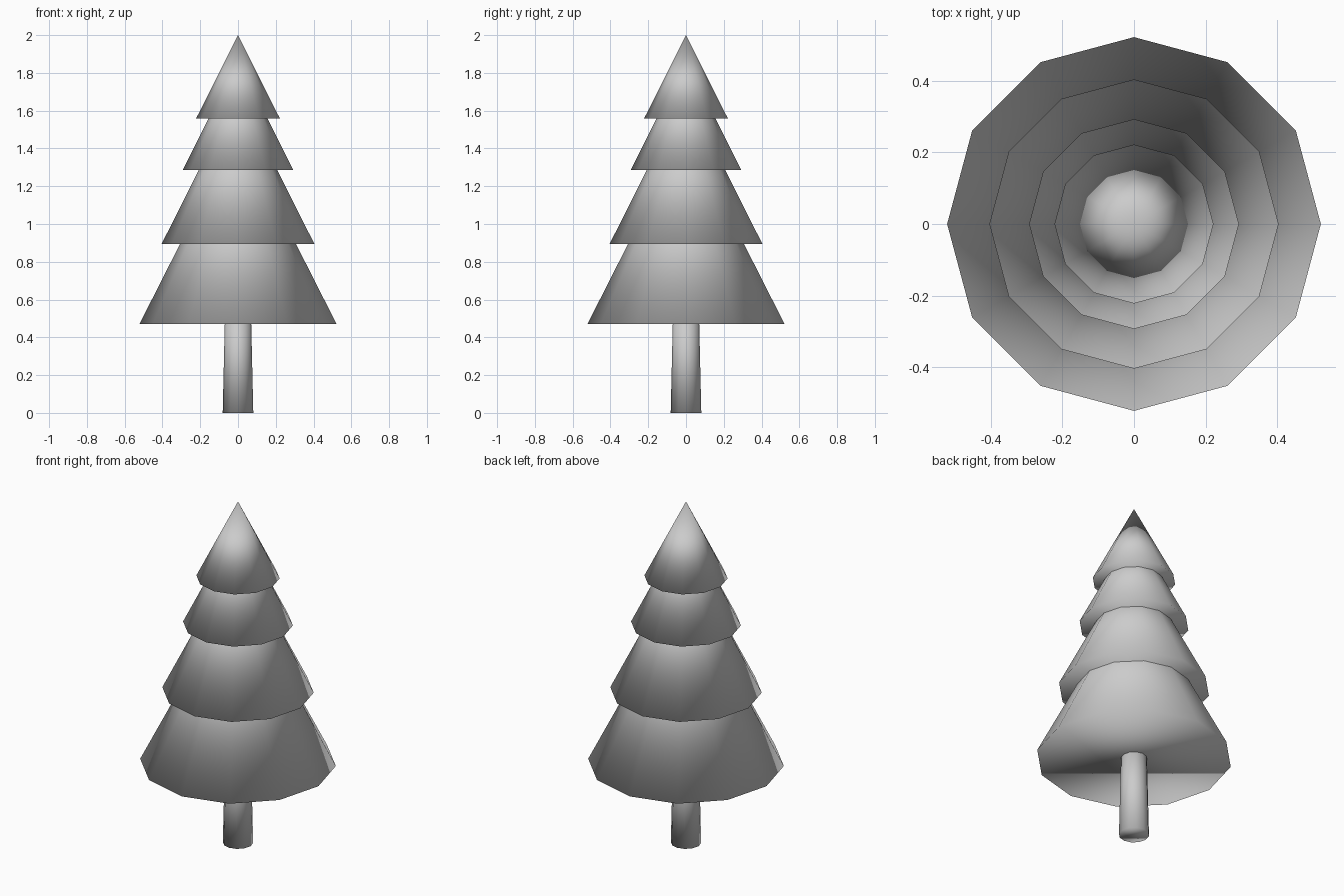
import bpy, bmesh
from mathutils import Matrix
from math import radians

if "Cube" in bpy.data.objects:
    bpy.data.objects.remove(bpy.data.objects["Cube"])

SIDES = 12


def cone(name, r_base, r_top, z_base, z_top):
    """Closed, smooth-shaded cone standing at z_base, one corner on +x."""
    bm = bmesh.new()
    bmesh.ops.create_cone(bm, cap_ends=True, cap_tris=False, segments=SIDES,
                          radius1=r_base, radius2=r_top, depth=z_top - z_base,
                          matrix=Matrix.Translation((0, 0, (z_base + z_top) / 2)))
    bmesh.ops.remove_doubles(bm, verts=bm.verts, dist=1e-5)
    for f in bm.faces:
        f.smooth = True
    mesh = bpy.data.meshes.new(name)
    bm.to_mesh(mesh)
    bm.free()
    obj = bpy.data.objects.new(name, mesh)
    bpy.context.collection.objects.link(obj)
    return obj


# Tapered trunk, its top hidden in the foliage
cone("trunk", 0.081, 0.068, 0.0, 0.56)

# Overlapping foliage cones: base z, base radius, tip z
tiers = [(0.470, 0.522, 1.50), (0.895, 0.404, 1.70),
         (1.285, 0.293, 1.87), (1.558, 0.222, 2.0)]
for i, (z, r, tip) in enumerate(tiers, 1):
    cone(f"foliage_tier_{i}", r, 0.0, z, tip)
